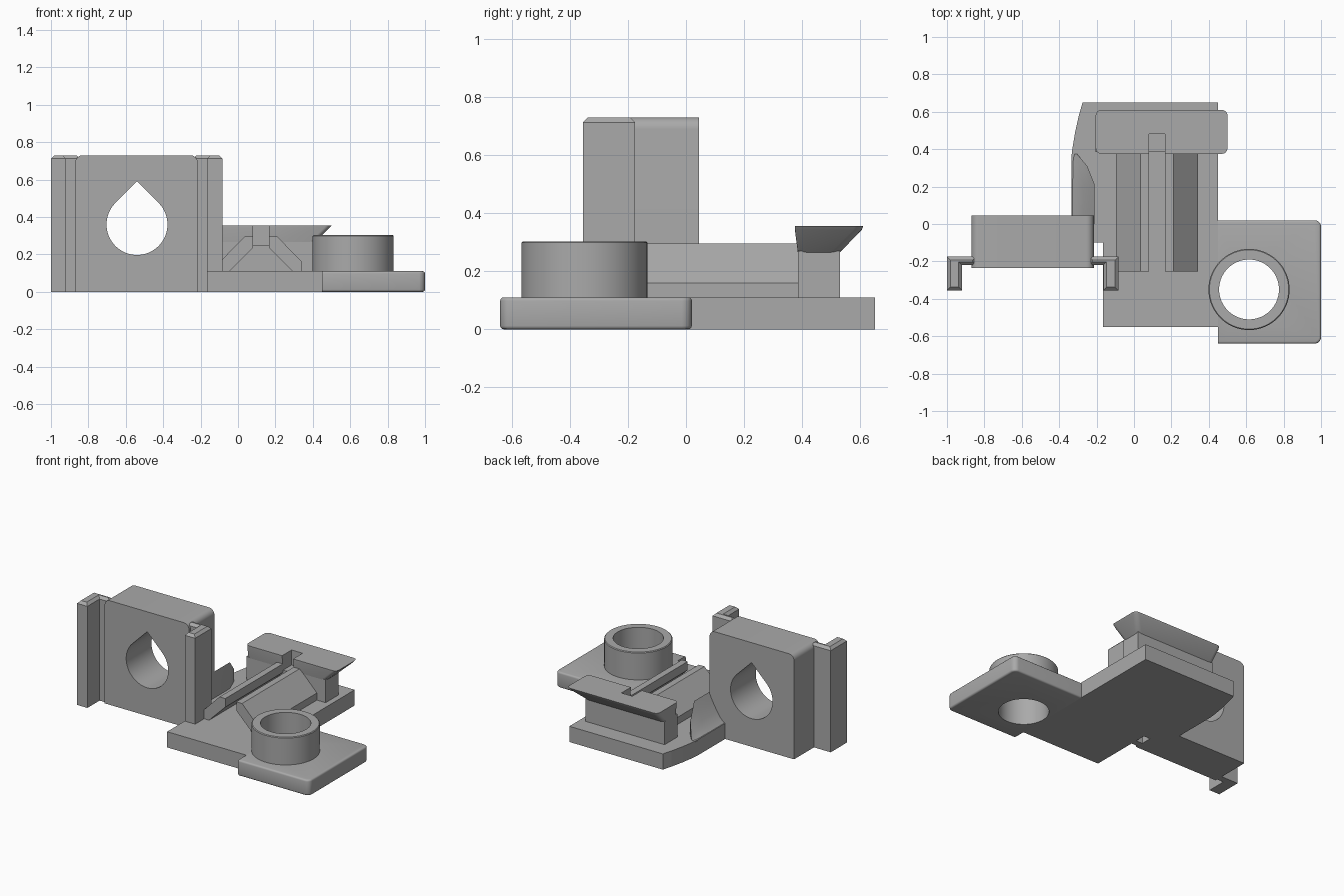
import bpy, bmesh, math
from mathutils import Vector

cube = bpy.data.objects.get("Cube")
if cube:
    bpy.data.objects.remove(cube, do_unlink=True)

grey = bpy.data.materials.new("plain grey")
grey.use_nodes = True
colour = (0.4, 0.4, 0.4, 1)
grey.diffuse_color = colour
grey.node_tree.nodes["Principled BSDF"].inputs["Base Color"].default_value = colour


def finish(name, bm):
    bmesh.ops.recalc_face_normals(bm, faces=bm.faces)
    mesh = bpy.data.meshes.new(name)
    bm.to_mesh(mesh)
    bm.free()
    obj = bpy.data.objects.new(name, mesh)
    bpy.context.collection.objects.link(obj)
    mesh.materials.append(grey)
    return obj


def prism(name, outline, axis, low, high, bevel=None):
    """Extrude a flat outline along an axis; bevel = (rule, width, segments)."""
    bm = bmesh.new()
    place = {"z": lambda a, b: (a, b, low), "y": lambda a, b: (a, low, b)}[axis]
    face = bm.faces.new([bm.verts.new(place(a, b)) for a, b in outline])
    ext = bmesh.ops.extrude_face_region(bm, geom=[face])
    move = Vector((0, 0, high - low)) if axis == "z" else Vector((0, high - low, 0))
    bmesh.ops.translate(bm, vec=move, verts=[v for v in ext["geom"] if isinstance(v, bmesh.types.BMVert)])
    if bevel:
        rule, width, segments = bevel
        edges = [e for e in bm.edges if rule(e.verts[0].co, e.verts[1].co)]
        bmesh.ops.bevel(bm, geom=edges, offset=width, segments=segments, profile=0.5, affect="EDGES")
    return finish(name, bm)


def box(x0, x1, y0, y1):
    return [(x0, y0), (x1, y0), (x1, y1), (x0, y1)]


def arc(cx, cy, r, start, end, n):
    angles = [math.radians(start + (end - start) * i / n) for i in range(n + 1)]
    return [(cx + r * math.cos(a), cy + r * math.sin(a)) for a in angles]


def cut(obj, cutter):
    cutter.hide_render = True
    mod = obj.modifiers.new("cut", "BOOLEAN")
    mod.operation, mod.solver, mod.object = "DIFFERENCE", "EXACT", cutter
    bpy.context.view_layer.objects.active = obj
    bpy.ops.object.modifier_apply(modifier=mod.name)
    bpy.data.objects.remove(cutter, do_unlink=True)


def smooth(obj):
    bpy.ops.object.select_all(action="DESELECT")
    obj.select_set(True)
    bpy.context.view_layer.objects.active = obj
    bpy.ops.object.shade_smooth_by_angle(angle=math.radians(32))


# Base plate with a bowed left edge
bowed = [(-0.275, 0.65), (-0.295, 0.58), (-0.315, 0.49), (-0.33, 0.4), (-0.335, 0.35)]
prism("base_plate", [(-0.165, -0.55), (0.45, -0.55), (0.45, 0.65)] + bowed
      + [(-0.335, -0.1), (-0.165, -0.1)], "z", 0, 0.11)

# Side plate with rounded corners, collar and through hole
plate = prism("side_plate", [(0.45, -0.64), (0.97, -0.64)] + arc(0.965, -0.605, 0.035, -90, 0, 6)[1:]
              + arc(0.965, -0.015, 0.035, 0, 90, 6) + [(0.45, 0.02)], "z", 0, 0.11,
              (lambda a, b: abs(a.z - b.z) < 0.001 and max(a.x, b.x) > 0.46, 0.012, 3))
collar = prism("collar", arc(0.615, -0.35, 0.217, 0, 354, 59), "z", 0.05, 0.303,
               (lambda a, b: min(a.z, b.z) > 0.3, 0.005, 1))
for part in (plate, collar):
    cut(part, prism("hole_cutter", arc(0.615, -0.35, 0.16, 0, 354, 59), "z", -0.1, 0.5))
    smooth(part)

# Upright block with a teardrop opening
block = prism("upright_block", [(-0.87, 0), (-0.215, 0)] + arc(-0.255, 0.69, 0.04, 0, 90, 8)
              + arc(-0.83, 0.69, 0.04, 90, 180, 8), "y", -0.235, 0.045)
drop = arc(-0.54, 0.36, 0.163, 135, 405, 48) + [(-0.54, 0.59)]
cut(block, prism("teardrop_cutter", drop, "y", -0.5, 0.5))
smooth(block)

# Pair of mirrored L-shaped clips
for name, side in (("right_clip", -1), ("left_clip", 1)):
    ell = [(0.458, -0.355), (0.458, -0.175), (0.303, -0.175), (0.303, -0.22), (0.378, -0.22), (0.378, -0.355)]
    prism(name, [(-0.542 + side * x, y) for x, y in ell], "z", 0, 0.73,
          (lambda a, b: min(a.z, b.z) > 0.72, 0.018, 1))

# Two leaning rails with a slot between them
for name, side in (("left_rail", 1), ("right_rail", -1)):
    leg = [(0.0425, 0.235), (0.0425, 0.295), (0.0875, 0.295), (0.22, 0.16), (0.22, 0.1), (0.178, 0.1)]
    prism(name, [(0.1225 + side * x, z) for x, z in leg], "y", -0.255, 0.39)

# Rear wall and flared bar, notched where the slot enters
wall = prism("rear_wall", box(-0.205, 0.41, 0.385, 0.53), "z", 0.1, 0.27)
bm = bmesh.new()
rings = []
for z, x1, y0, y1 in ((0.265, 0.41, 0.385, 0.53), (0.342, 0.49, 0.375, 0.605), (0.355, 0.5, 0.375, 0.61)):
    r = 0.03
    outline = (arc(-0.205 + r, y0 + r, r, 180, 270, 4) + arc(x1 - r, y0 + r, r, 270, 360, 4)
               + arc(x1 - r, y1 - r, r, 0, 90, 4) + arc(-0.205 + r, y1 - r, r, 90, 180, 4))
    rings.append([bm.verts.new((x, y, z)) for x, y in outline])
for low, high in zip(rings, rings[1:]):
    for i in range(len(low)):
        j = (i + 1) % len(low)
        bm.faces.new((low[i], low[j], high[j], high[i]))
bm.faces.new(rings[0])
bm.faces.new(rings[-1])
bar = finish("flared_bar", bm)
for part in (wall, bar):
    cut(part, prism("notch_cutter", box(0.08, 0.165, 0.3, 0.48), "z", 0.25, 0.5))
smooth(bar)

# Curved gusset rising from the plate edge to a ridge beside the rails
bm = bmesh.new()
sections = []
for y, foot, ridge, top in ((0.0, -0.335, -0.21, 0.295), (0.21, -0.335, -0.21, 0.295),
                            (0.31, -0.335, -0.25, 0.2), (0.375, -0.335, -0.305, 0.115)):
    pts = [(ridge, 0.1)] + [(foot + (ridge - foot) * t, 0.105 + (top - 0.105) * t ** 1.4)
                            for t in (0, 0.25, 0.5, 0.75, 1)]
    sections.append([bm.verts.new((x, y, z)) for x, z in pts])
for a, b in zip(sections, sections[1:]):
    for i in range(len(a)):
        j = (i + 1) % len(a)
        bm.faces.new((a[i], a[j], b[j], b[i]))
bm.faces.new(sections[0])
bm.faces.new(sections[-1])
smooth(finish("gusset", bm))
